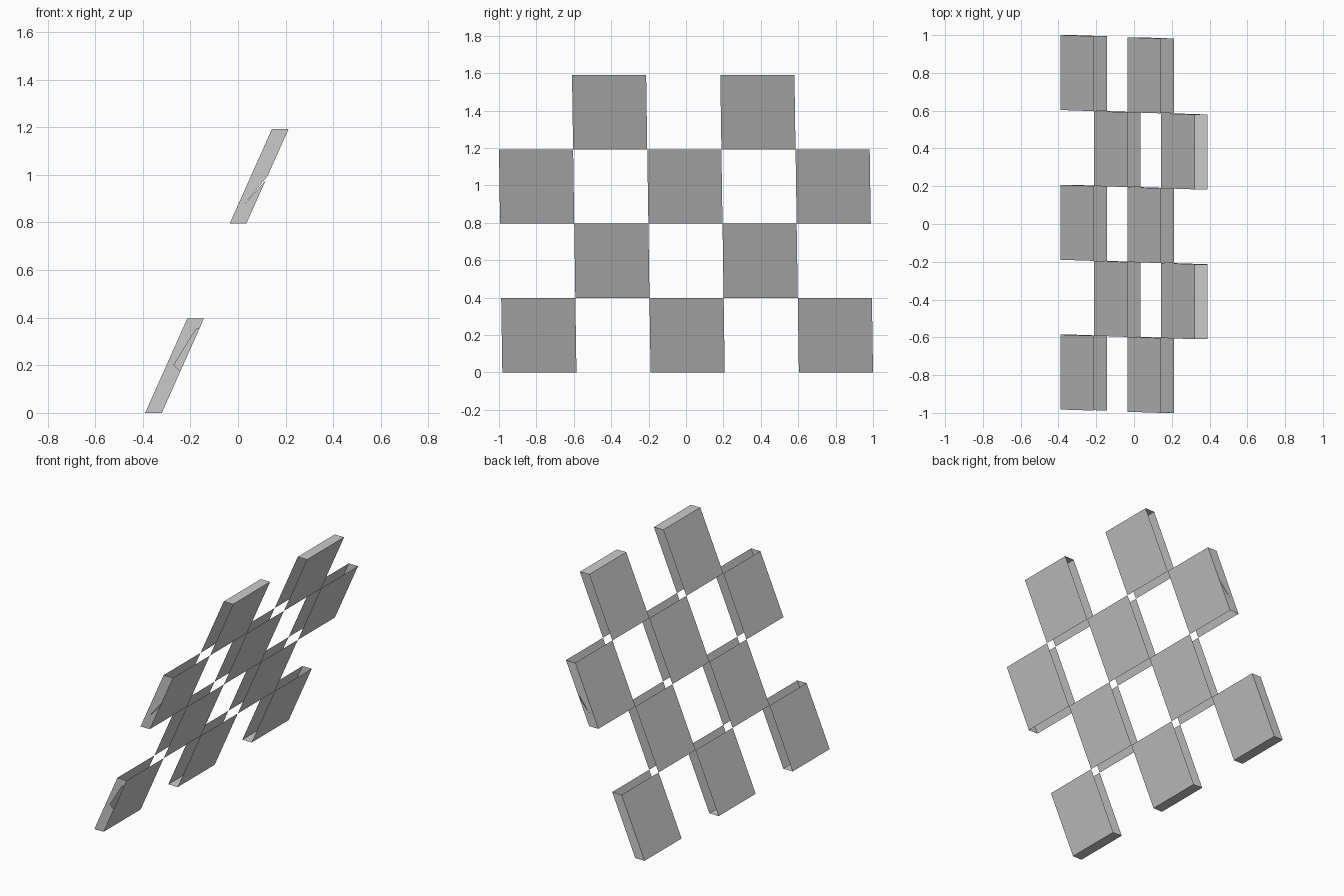
import bpy, bmesh
from mathutils import Vector

if "Cube" in bpy.data.objects:
    bpy.data.objects.remove(bpy.data.objects["Cube"])

ROWS, COLS = 4, 5
HEIGHT, HALF_W = 1.59, 0.991
DZ, DY = HEIGHT / ROWS, 2 * HALF_W / COLS
SLOPE, THICK, SKEW = 0.4465, 0.07, 0.015


def pt(y, z, depth):
    """Point on the leaning panel; depth 0 = left sheet, 1 = right sheet."""
    return Vector((-0.39 + SLOPE * z + THICK * depth, y - SKEW * (z - 0.595), z))


def add_face(bm, pts, outward):
    f = bm.faces.new([bm.verts.new(p) for p in pts])
    f.normal_update()
    if f.normal.dot(Vector(outward)) < 0:
        f.normal_flip()


def end_wall(bm, y, z0, z1, side, notch):
    """Outer end wall, with an optional chip (z, depth pairs) in its right edge."""
    pts = [pt(y, z0, 0), pt(y, z0, 1)]
    pts += [pt(y, z, d) for z, d in notch]
    pts += [pt(y, z1, 1), pt(y, z1, 0)]
    add_face(bm, pts, (0, side, 0))


def panel_tile(row, col):
    bm = bmesh.new()
    y0, z0 = -HALF_W + col * DY, row * DZ
    y1, z1 = y0 + DY, z0 + DZ
    # two parallel sheets
    for d, out in ((0, -1), (1, 1)):
        add_face(bm, [pt(y0, z0, d), pt(y1, z0, d), pt(y1, z1, d), pt(y0, z1, d)], (out, 0, 0))
    # caps and walls exist only along the outer border of the panel
    for cond, z, out in ((row == 0, z0, -1), (row == ROWS - 1, z1, 1)):
        if cond:
            add_face(bm, [pt(y0, z, 0), pt(y1, z, 0), pt(y1, z, 1), pt(y0, z, 1)], (0, 0, out))
    chip = [(0.975, 1), (0.88, 0.39), (0.995, 1)] if row == 2 else []
    if col == 0:
        front_chip = chip or [(0.175, 1), (0.2, 0.44), (0.35, 0.8), (0.355, 1)]
        end_wall(bm, y0, z0, z1, -1, front_chip)
    if col == COLS - 1:
        end_wall(bm, y1, z0, z1, 1, chip)
    bmesh.ops.remove_doubles(bm, verts=bm.verts, dist=0.0005)
    name = f"panel_tile_{row}_{col}"
    me = bpy.data.meshes.new(name)
    bm.to_mesh(me)
    bm.free()
    bpy.context.collection.objects.link(bpy.data.objects.new(name, me))


# checkerboard of tiles
for r in range(ROWS):
    for c in range(r % 2, COLS, 2):
        panel_tile(r, c)
